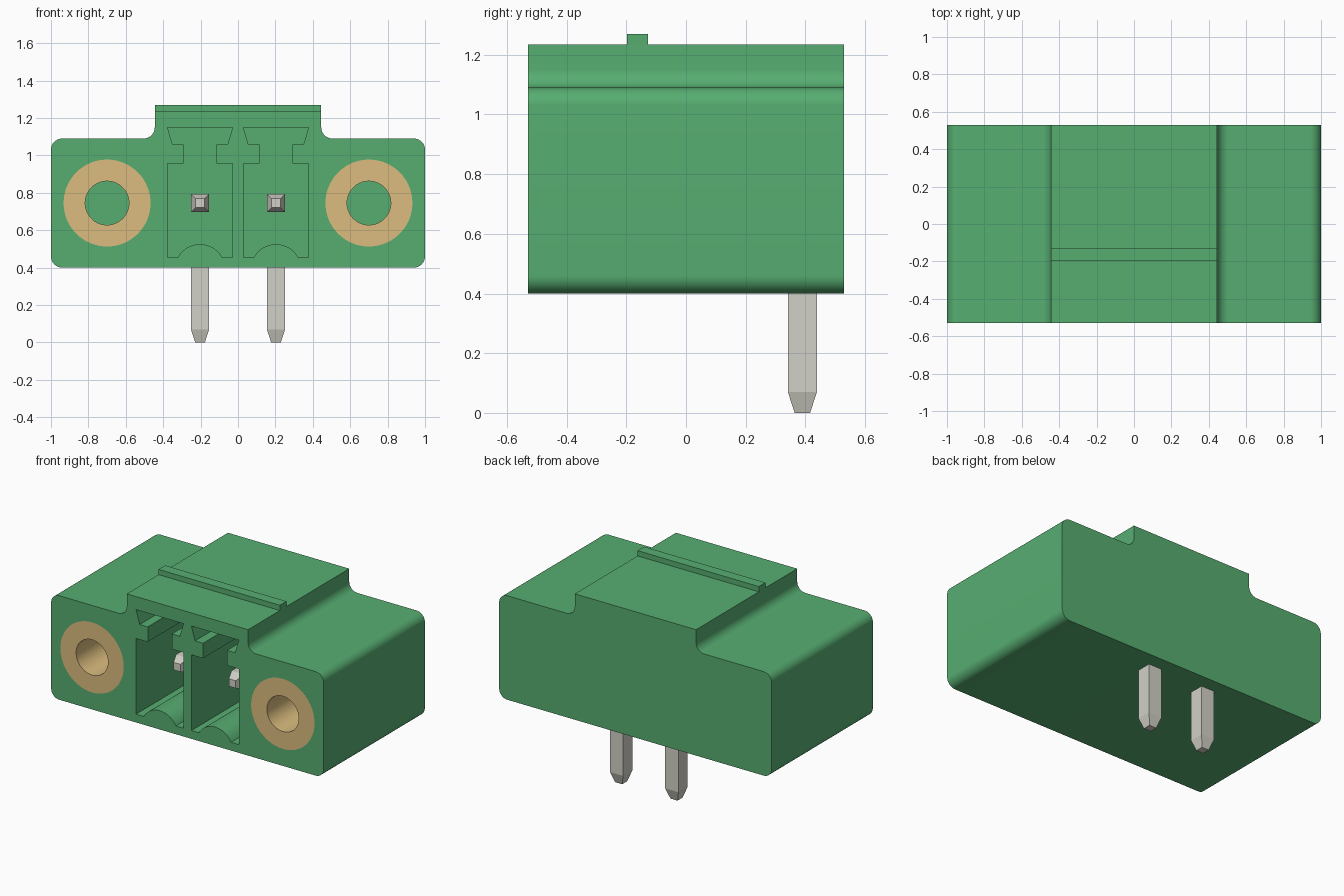
import bpy, bmesh
from math import sin, cos, pi, asin, radians
from mathutils import Matrix

cube = bpy.data.objects.get("Cube")
if cube:
    bpy.data.objects.remove(cube, do_unlink=True)

FRONT, BACK = -0.53, 0.53
AXIS_Z = 0.745      # height of pins and screw inserts
PITCH = 0.203       # half the contact spacing


def material(name, color):
    m = bpy.data.materials.new(name)
    m.use_nodes = True
    m.diffuse_color = color
    m.node_tree.nodes["Principled BSDF"].inputs["Base Color"].default_value = color
    return m


green = material("green plastic", (0.095, 0.42, 0.167, 1))
brass = material("brass", (0.708, 0.504, 0.21, 1))
metal = material("grey metal", (0.645, 0.638, 0.572, 1))


def finish(name, bm, mat):
    bmesh.ops.recalc_face_normals(bm, faces=bm.faces)
    mesh = bpy.data.meshes.new(name)
    bm.to_mesh(mesh)
    bm.free()
    mesh.materials.append(mat)
    obj = bpy.data.objects.new(name, mesh)
    bpy.context.collection.objects.link(obj)
    return obj


def activate(obj):
    bpy.ops.object.select_all(action='DESELECT')
    obj.select_set(True)
    bpy.context.view_layer.objects.active = obj


def smooth(obj):
    activate(obj)
    bpy.ops.object.shade_smooth_by_angle(angle=radians(30))


def arc(x, z, r, start, end, steps=10):
    """Points on an arc in the xz plane, angles in degrees."""
    angles = [radians(start + (end - start) * i / steps) for i in range(steps + 1)]
    return [(x + r * cos(a), z + r * sin(a)) for a in angles]


def prism(name, points, y0, y1, mat=green):
    """Extrude an xz outline along y."""
    bm = bmesh.new()
    face = bm.faces.new([bm.verts.new((x, y0, z)) for x, z in points])
    new = bmesh.ops.extrude_face_region(bm, geom=[face])["geom"]
    verts = [v for v in new if isinstance(v, bmesh.types.BMVert)]
    bmesh.ops.translate(bm, verts=verts, vec=(0, y1 - y0, 0))
    return finish(name, bm, mat)


def mirrored(half):
    return half + [(-x, z) for x, z in reversed(half)]


def cut(body, cutter):
    cutter.hide_render = True
    mod = body.modifiers.new("cut", 'BOOLEAN')
    mod.operation, mod.solver, mod.object = 'DIFFERENCE', 'EXACT', cutter
    activate(body)
    bpy.ops.object.modifier_apply(modifier=mod.name)
    bpy.data.objects.remove(cutter, do_unlink=True)


def pin(name, half, tip, length, taper, matrix):
    """Square bar whose tapered tip is at the origin, running along +z."""
    bm = bmesh.new()
    rings = []
    for h, z in ((tip, 0), (half, taper), (half, length)):
        rings.append([bm.verts.new((sx * h, sy * h, z))
                      for sx, sy in ((-1, -1), (1, -1), (1, 1), (-1, 1))])
    for a, b in zip(rings, rings[1:]):
        for i in range(4):
            j = (i + 1) % 4
            bm.faces.new((a[i], a[j], b[j], b[i]))
    bm.faces.new(rings[0])
    bm.faces.new(rings[-1])
    bm.transform(matrix)
    return finish(name, bm, metal)


# Housing: rounded block with a raised centre and filleted shoulders
R = 0.06
housing = prism("housing", mirrored(
    arc(1 - R, 0.4 + R, R, -90, 0) + arc(1 - R, 1.09 - R, R, 0, 90)
    + arc(0.445 + R, 1.09 + R, R, 270, 180) + [(0.445, 1.235)]), FRONT, BACK)

# Keyed plug openings with a domed rib along the floor
rib_w, rib_h, floor = 0.118, 0.07, 0.455
rib_r = (rib_w ** 2 + rib_h ** 2) / (2 * rib_h)
rib_a = asin(rib_w / rib_r) * 180 / pi
keyed = mirrored([(0.174, floor), (0.174, 0.957), (0.088, 0.957),
                  (0.088, 1.057), (0.147, 1.057), (0.174, 1.148)])
keyed += arc(0, floor + rib_h - rib_r, rib_r, 90 + rib_a, 90 - rib_a, 20)
for s in (-1, 1):
    opening = [(s * PITCH + x, z) for x, z in keyed]
    cut(housing, prism("opening_cutter", opening, FRONT - 0.1, 0.22))

# Screw insert pockets
for s in (-1, 1):
    circle = arc(s * 0.7, AXIS_Z, 0.2325, 0, 360, 64)[:-1]
    cut(housing, prism("pocket_cutter", circle, FRONT - 0.1, 0.2))
smooth(housing)

# Locking ridge on top
prism("locking_ridge", [(-0.445, 1.225), (0.445, 1.225), (0.445, 1.27), (-0.445, 1.27)],
      -0.197, -0.128)

for s, side in ((-1, "right"), (1, "left")):
    # Threaded insert sleeve
    bm = bmesh.new()
    loops = [[bm.verts.new((x, y, z)) for x, z in arc(s * 0.7, AXIS_Z, r, 0, 360, 64)[:-1]]
             for r, y in ((0.2325, FRONT), (0.117, FRONT), (0.117, 0.2), (0.2325, 0.2))]
    for a, b in zip(loops, loops[1:] + loops[:1]):
        for i in range(64):
            j = (i + 1) % 64
            bm.faces.new((a[i], a[j], b[j], b[i]))
    smooth(finish(side + "_screw_insert", bm, brass))

    # Contact pin inside the opening and solder pin below
    x = s * PITCH
    pin(side + "_contact_pin", 0.048, 0.025, 0.74, 0.06,
        Matrix.Translation((x, -0.35, AXIS_Z)) @ Matrix.Rotation(-pi / 2, 4, 'X'))
    pin(side + "_solder_pin", 0.0485, 0.026, 0.79, 0.07, Matrix.Translation((x, 0.39, 0)))
